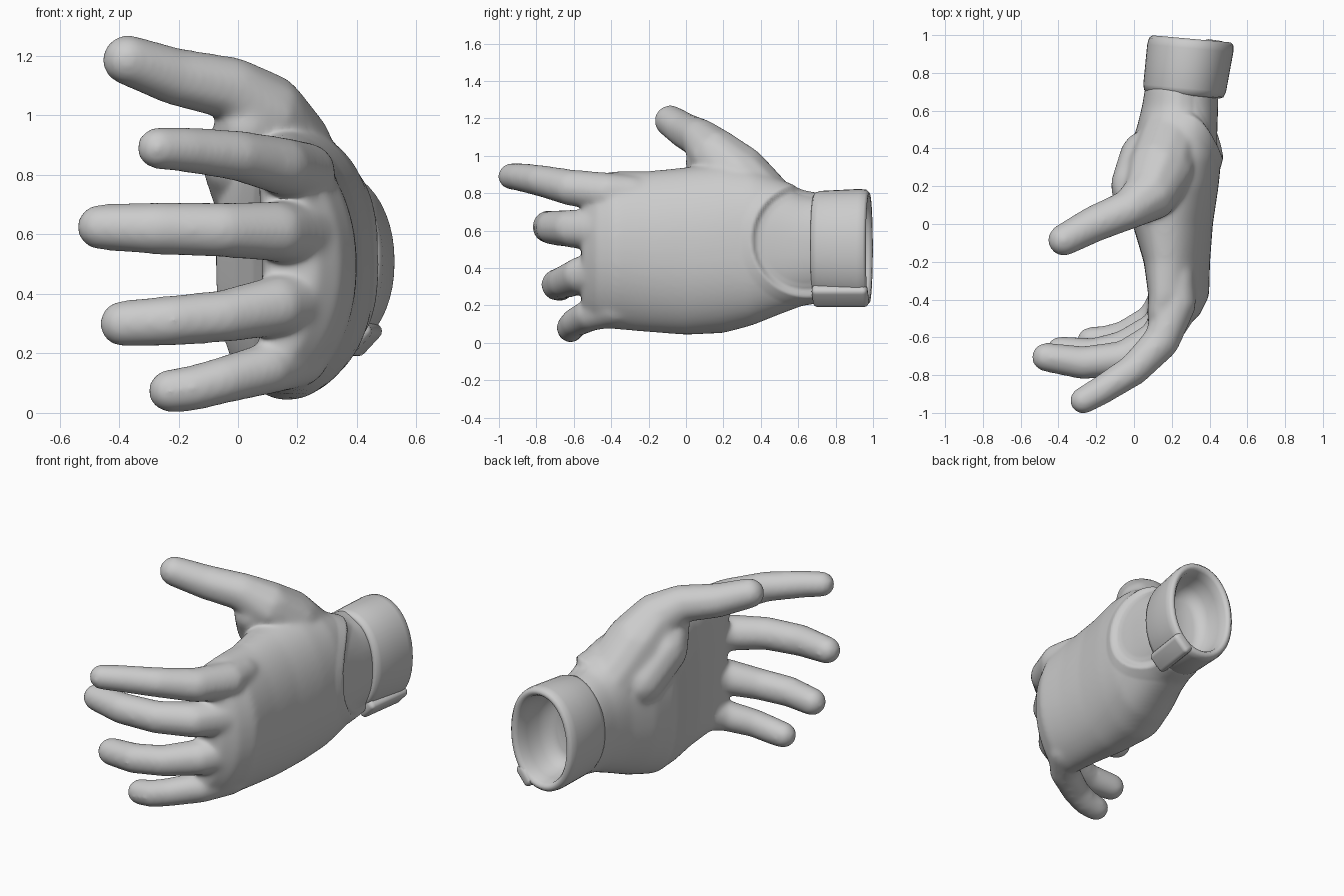
import bpy, bmesh, math
from mathutils import Vector, Matrix

if "Cube" in bpy.data.objects:
    bpy.data.objects.remove(bpy.data.objects["Cube"])


def ring(bm, y, x0, x1, z0, z1, power=2.3, bend=0.0, shear=0.0, n=48):
    """Oval cross-section facing along y; bend arches it, shear tilts it."""
    cx, cz, rx, rz = (x0 + x1) / 2, (z0 + z1) / 2, (x1 - x0) / 2, (z1 - z0) / 2
    verts = []
    for i in range(n):
        a = math.tau * i / n
        c, s = math.cos(a), math.sin(a)
        px = math.copysign(abs(c) ** (2 / power), c)
        pz = math.copysign(abs(s) ** (2 / power), s)
        x = cx + rx * px
        verts.append(bm.verts.new((x - bend * pz * pz, y - shear * (x - cx), cz + rz * pz)))
    return verts


def skin(bm, rings):
    """Bridge consecutive rings and cap both ends."""
    for a, b in zip(rings, rings[1:]):
        for i in range(len(a)):
            j = (i + 1) % len(a)
            bm.faces.new((a[i], a[j], b[j], b[i]))
    bm.faces.new(rings[0])
    bm.faces.new(rings[-1][::-1])


def digit(bm, points):
    """Rounded tapering limb through (x, y, z, radius) joints."""
    for p, q in zip(points, points[1:]):
        p, q = Vector(p), Vector(q)
        steps = max(2, int((q - p).length / 0.018))
        for k in range(steps + 1):
            m = p.lerp(q, k / steps)
            bmesh.ops.create_icosphere(bm, subdivisions=2, radius=m[3],
                                       matrix=Matrix.Translation(m.xyz))


def make(name, bm):
    bmesh.ops.recalc_face_normals(bm, faces=bm.faces[:])
    me = bpy.data.meshes.new(name)
    bm.to_mesh(me)
    bm.free()
    ob = bpy.data.objects.new(name, me)
    bpy.context.collection.objects.link(ob)
    return ob


def bake(ob):
    """Replace the mesh by its modified version and shade it smooth."""
    dg = bpy.context.evaluated_depsgraph_get()
    dg.update()
    me = bpy.data.meshes.new_from_object(ob.evaluated_get(dg))
    ob.modifiers.clear()
    ob.data = me
    for p in me.polygons:
        p.use_smooth = True


# Gloved hand: palm sections are y, x0, x1, z0, z1, bend
palm = [(-0.55, 0.10, 0.26, 0.16, 0.84, 0.06),
        (-0.48, 0.09, 0.34, 0.10, 0.89, 0.08),
        (-0.38, 0.09, 0.39, 0.08, 0.91, 0.08),
        (-0.20, 0.06, 0.395, 0.065, 0.91, 0.06),
        (0.00, 0.00, 0.41, 0.05, 0.93, 0.04),
        (0.20, -0.07, 0.44, 0.06, 0.96, 0.02),
        (0.35, -0.04, 0.455, 0.10, 0.93, 0.0),
        (0.50, 0.02, 0.455, 0.16, 0.87, 0.0),
        (0.62, 0.05, 0.46, 0.205, 0.81, 0.0),
        (0.74, 0.07, 0.46, 0.225, 0.79, 0.0)]
digits = [
    # index
    [(0.225, -0.28, 0.80, .09), (0.225, -0.42, 0.805, .10), (0.145, -0.62, 0.83, .092),
     (0.0, -0.77, 0.865, .080), (-0.18, -0.885, 0.885, .071), (-0.27, -0.935, 0.89, .066)],
    # middle
    [(0.26, -0.30, 0.60, .10), (0.24, -0.42, 0.60, .11), (0.13, -0.61, 0.61, .097),
     (-0.05, -0.71, 0.615, .087), (-0.27, -0.735, 0.62, .083), (-0.465, -0.705, 0.625, .072)],
    # ring
    [(0.26, -0.28, 0.39, .10), (0.24, -0.40, 0.39, .11), (0.13, -0.56, 0.36, .097),
     (-0.05, -0.65, 0.325, .083), (-0.22, -0.69, 0.31, .080), (-0.388, -0.672, 0.30, .073)],
    # little finger
    [(0.20, -0.24, 0.19, .08), (0.20, -0.37, 0.19, .10), (0.10, -0.51, 0.15, .083),
     (-0.05, -0.59, 0.11, .074), (-0.15, -0.615, 0.083, .072), (-0.23, -0.618, 0.074, .068)],
    # thumb
    [(-0.372, -0.085, 1.187, .080), (-0.21, 0.0, 1.13, .092), (-0.02, 0.08, 1.09, .102),
     (0.09, 0.16, 1.0, .14), (0.14, 0.28, 0.88, .175), (0.21, 0.48, 0.67, .17)],
    # thumb muscle on the palm
    [(0.03, 0.10, 0.96, .10), (0.01, 0.20, 0.85, .13), (0.06, 0.36, 0.70, .13)],
]
bm = bmesh.new()
skin(bm, [ring(bm, *s[:5], bend=s[5]) for s in palm])
for d in digits:
    digit(bm, d)
hand = make("gloved_hand", bm)
rm = hand.modifiers.new("fuse", 'REMESH')
rm.mode = 'VOXEL'
rm.voxel_size = 0.012
sm = hand.modifiers.new("soften", 'SMOOTH')
sm.factor = 0.5
sm.iterations = 26
puff = hand.modifiers.new("puff", 'DISPLACE')
puff.mid_level = 0
puff.strength = 0.008
bake(hand)

# Crescent opening on the back of the wrist with a soft raised lip
moves = []
for v in hand.data.vertices:
    d = math.hypot((v.co.y - 0.65) / 0.29, (v.co.z - 0.55) / 0.29)
    if v.co.x > 0.24 and v.co.y > 0.3:
        dip = -0.022 * min(1, max(0, (1.03 - d) / 0.08))
        lip = 0.010 * max(0, 1 - abs(d - 1.04) / 0.2)
        fade = min(1, (v.co.x - 0.24) / 0.08)
        moves.append((v, v.normal.copy() * (dip + lip) * fade))
for v, off in moves:
    v.co += off

# Hollow cuff: y and inset from the outer oval, outside to inside
profile = [(0.74, 0.06), (0.692, 0.05), (0.682, 0.025), (0.69, 0.008), (0.72, 0.0),
           (0.83, 0.0), (0.93, 0.0), (0.965, 0.006), (0.98, 0.022), (0.978, 0.04),
           (0.96, 0.052), (0.90, 0.058), (0.82, 0.066), (0.77, 0.09), (0.75, 0.13)]
bm = bmesh.new()
rings = []
for y, inset in profile:
    t = (y - 0.68) / 0.3
    rings.append(ring(bm, y, 0.045 + 0.03 * t + inset, 0.48 + 0.055 * t - inset,
                      0.215 - 0.025 * t + inset, 0.81 + 0.015 * t - inset,
                      power=2.1, shear=0.09))
skin(bm, rings)
cuff = make("cuff", bm)
bake(cuff)

# Strap tab lying along the lower back edge of the cuff
bm = bmesh.new()
bmesh.ops.create_cube(bm, size=1, matrix=Matrix.Translation((0.408, 0.825, 0.252))
                      @ Matrix.Rotation(math.radians(-8), 4, 'Z')
                      @ Matrix.Rotation(math.radians(-47), 4, 'Y')
                      @ Matrix.Diagonal((0.13, 0.30, 0.07, 1)))
tab = make("cuff_tab", bm)
bv = tab.modifiers.new("round", 'BEVEL')
bv.width = 0.026
bv.segments = 4
bake(tab)
